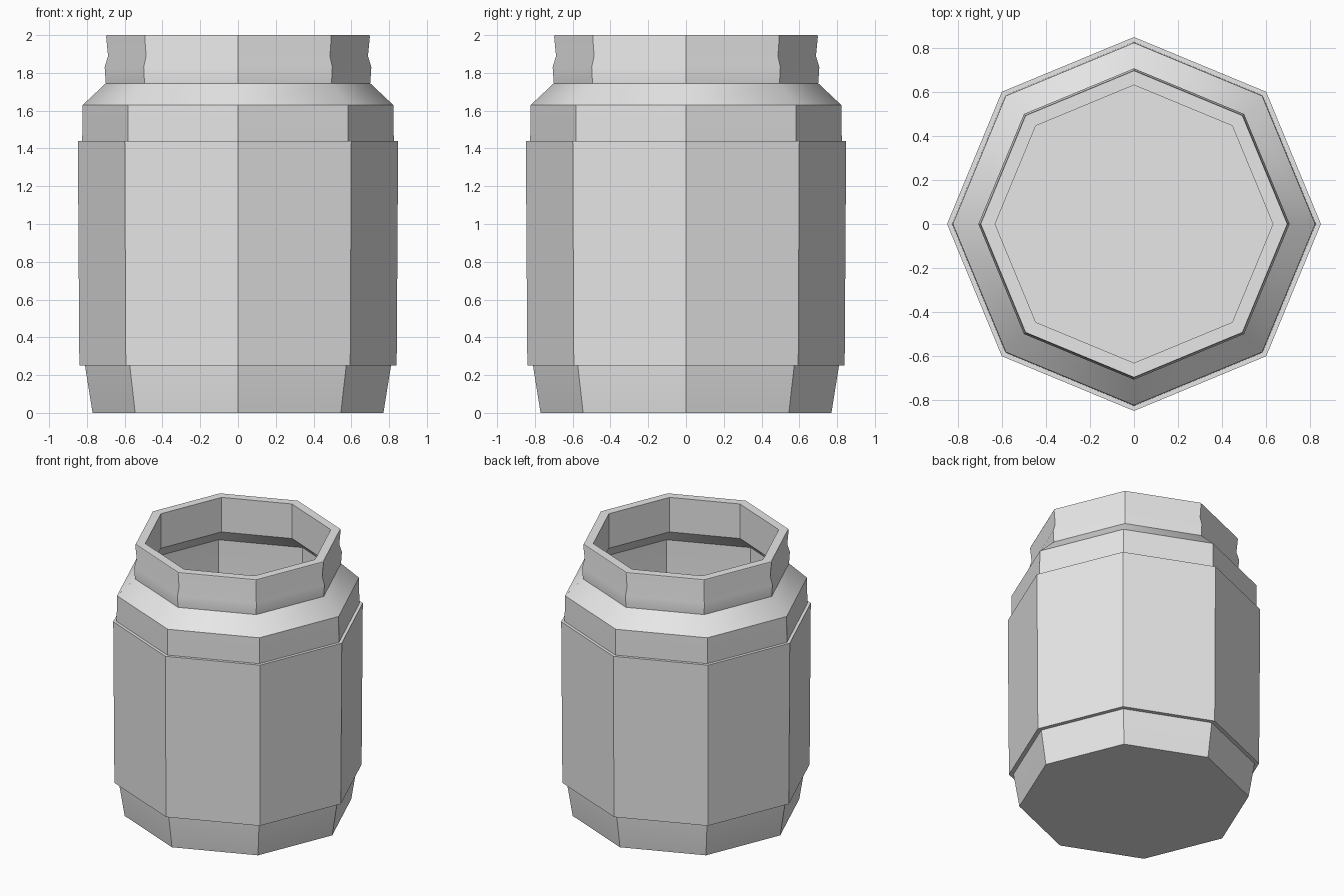
import bpy
import bmesh
from math import cos, sin, radians, pi

SIDES = 8

cube = bpy.data.objects.get("Cube")
if cube:
    bpy.data.objects.remove(cube, do_unlink=True)

GREY = (0.8, 0.8, 0.8, 1.0)
grey = bpy.data.materials.new("plain grey")
grey.use_nodes = True
grey.diffuse_color = GREY
grey.node_tree.nodes["Principled BSDF"].inputs["Base Color"].default_value = GREY


def lathe(name, profile, closed=False):
    """Turn (radius, height) points into an eight-sided part; open ends are capped."""
    bm = bmesh.new()
    rings = [[bm.verts.new((r * cos(2 * pi * i / SIDES), r * sin(2 * pi * i / SIDES), z))
              for i in range(SIDES)] for r, z in profile]
    pairs = list(zip(rings, rings[1:]))
    if closed:
        pairs.append((rings[-1], rings[0]))
    else:
        bm.faces.new(rings[0])
        bm.faces.new(rings[-1])
    for low, high in pairs:
        for i in range(SIDES):
            j = (i + 1) % SIDES
            bm.faces.new((low[i], low[j], high[j], high[i]))
    bmesh.ops.recalc_face_normals(bm, faces=bm.faces)
    mesh = bpy.data.meshes.new(name)
    bm.to_mesh(mesh)
    bm.free()
    mesh.materials.append(grey)
    obj = bpy.data.objects.new(name, mesh)
    bpy.context.collection.objects.link(obj)
    bpy.ops.object.select_all(action="DESELECT")
    obj.select_set(True)
    bpy.context.view_layer.objects.active = obj
    bpy.ops.object.shade_smooth_by_angle(angle=radians(35))
    return obj


# Jar: outer wall, shoulder, ridged neck and rim, then the hollow inside
outside = [(0.77, 0), (0.81, 0.25), (0.825, 1.44), (0.822, 1.63), (0.70, 1.745),
           (0.706, 1.83), (0.688, 1.89), (0.698, 1.99), (0.695, 2.0)]
inside = [(0.63, 2.0), (0.63, 1.745), (0.755, 1.63), (0.755, 0.25), (0.70, 0.06)]
lathe("jar", outside + inside)

# Raised band wrapped around the body
lathe("body_band", [(0.80, 0.25), (0.84, 0.25), (0.848, 1.44), (0.80, 1.44)], closed=True)
